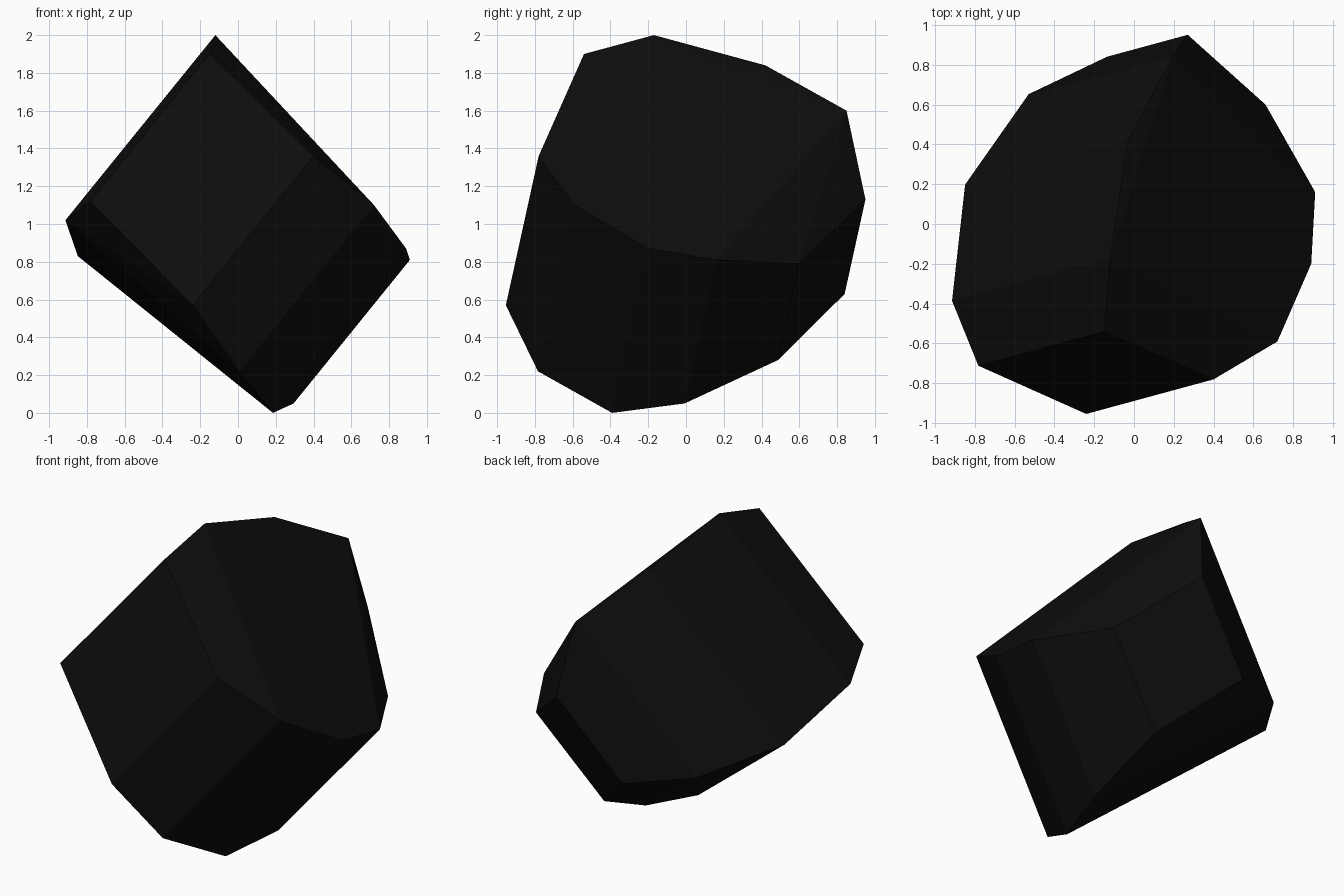
import bpy, bmesh, math
from mathutils import Vector

default = bpy.data.objects.get("Cube")
if default:
    bpy.data.objects.remove(default, do_unlink=True)

# Single near-black colour
black = bpy.data.materials.new("near_black")
black.use_nodes = True
colour = (0.004, 0.004, 0.004, 1)
black.diffuse_color = colour
black.node_tree.nodes["Principled BSDF"].inputs["Base Color"].default_value = colour

# Ten-sided leaning column: upper rim corner and drop of each long edge
AXIS = Vector((0.81, 0.22, 1))
RIM = [
    ((-0.15, -0.54, 1.90), 0.78),
    ((-0.12, -0.17, 2.00), 0.98),
    ((-0.03, 0.42, 1.84), 1.01),
    ((0.20, 0.85, 1.60), 0.90),
    ((0.27, 0.95, 1.13), 0.50),
    ((0.66, 0.60, 0.79), 0.51),
    ((0.91, 0.16, 0.81), 0.76),
    ((0.89, -0.20, 0.87), 0.87),
    ((0.72, -0.59, 1.10), 0.88),
    ((0.40, -0.78, 1.36), 0.79),
]

# Stretch the rim along the axis and wrap it with flat chiselled faces
bm = bmesh.new()
for corner, drop in RIM:
    top = Vector(corner)
    bm.verts.new(top)
    bm.verts.new(top - AXIS * drop)
bmesh.ops.convex_hull(bm, input=bm.verts[:])
bmesh.ops.dissolve_limit(bm, angle_limit=math.radians(4),
                         verts=bm.verts[:], edges=bm.edges[:])
bmesh.ops.recalc_face_normals(bm, faces=bm.faces[:])

mesh = bpy.data.meshes.new("faceted_stone")
bm.to_mesh(mesh)
bm.free()
mesh.materials.append(black)
stone = bpy.data.objects.new("faceted_stone", mesh)
bpy.context.collection.objects.link(stone)
